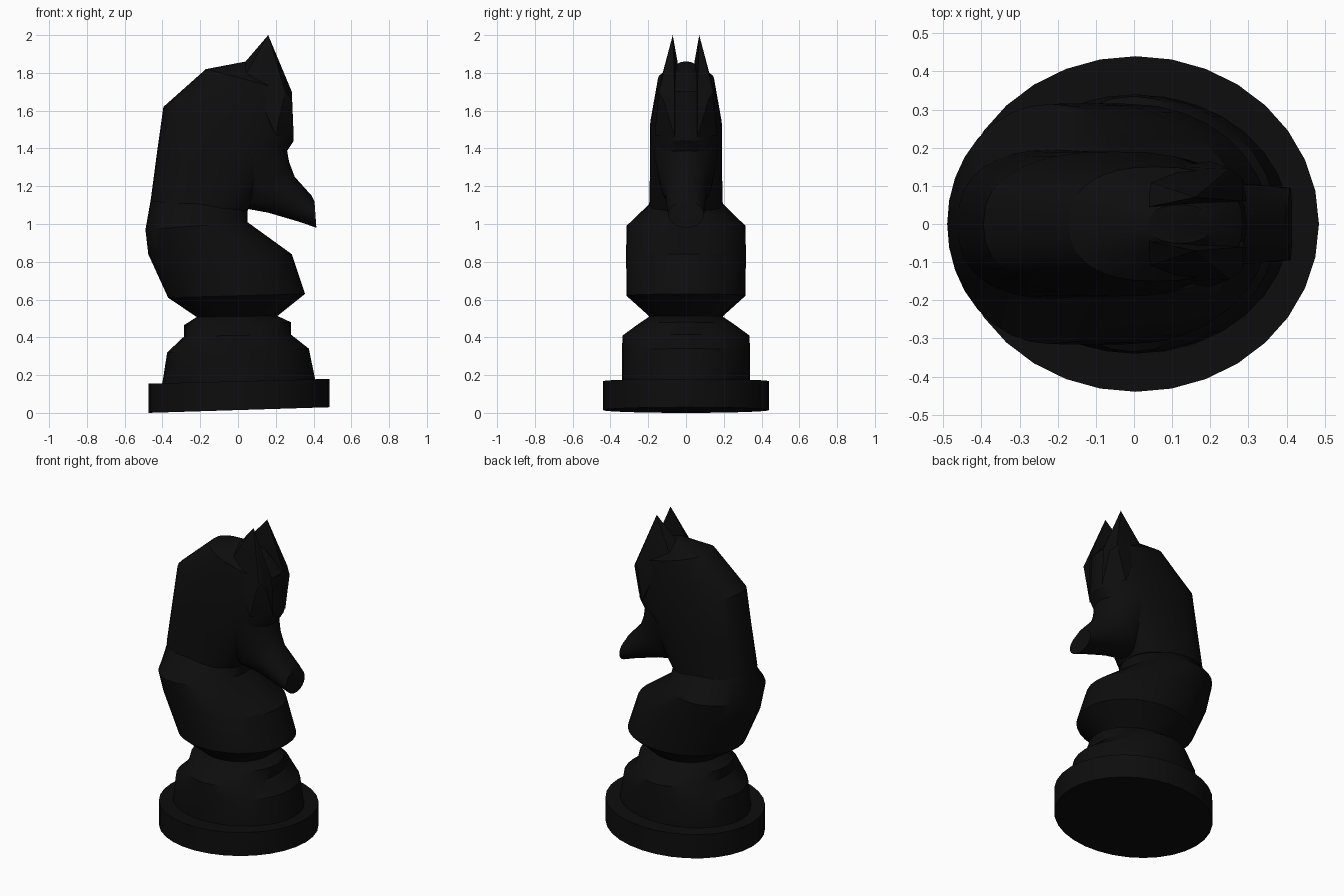
import bpy, bmesh, math
from mathutils import Vector

if "Cube" in bpy.data.objects:
    bpy.data.objects.remove(bpy.data.objects["Cube"])

black = bpy.data.materials.new("black")
black.diffuse_color = (0.004, 0.004, 0.004, 1)
black.use_nodes = True
black.node_tree.nodes["Principled BSDF"].inputs["Base Color"].default_value = black.diffuse_color


def finish(name, bm, angle=30):
    bmesh.ops.recalc_face_normals(bm, faces=bm.faces)
    mesh = bpy.data.meshes.new(name)
    bm.to_mesh(mesh)
    bm.free()
    mesh.materials.append(black)
    ob = bpy.data.objects.new(name, mesh)
    bpy.context.collection.objects.link(ob)
    bpy.ops.object.select_all(action='DESELECT')
    ob.select_set(True)
    bpy.context.view_layer.objects.active = ob
    bpy.ops.object.shade_smooth_by_angle(angle=math.radians(angle))
    return ob


def loft(name, rings, power=2.0, sides=32):
    """Skin of tilted oval rings: (x0, z0, x1, z1, half width in y)."""
    bm = bmesh.new()
    loops = []
    for x0, z0, x1, z1, w in rings:
        a, b = Vector((x0, 0, z0)), Vector((x1, 0, z1))
        mid, half = (a + b) / 2, (b - a) / 2
        loop = []
        for i in range(sides):
            t = 2 * math.pi * i / sides
            c, s = math.cos(t), math.sin(t)
            u = math.copysign(abs(c) ** (2 / power), c)
            v = math.copysign(abs(s) ** (2 / power), s)
            loop.append(bm.verts.new(mid + half * u + Vector((0, w * v, 0))))
        loops.append(loop)
    for lo, hi in zip(loops, loops[1:]):
        for i in range(sides):
            j = (i + 1) % sides
            bm.faces.new((lo[i], lo[j], hi[j], hi[i]))
    bm.faces.new(loops[0])
    bm.faces.new(loops[-1])
    return finish(name, bm)


# Slightly tilted foot disc
loft("base_disc", [(-.475, .0, .485, .03, .44), (-.475, .155, .485, .18, .44)])

# Stepped plinth up to the narrow waist
loft("plinth", [
    (-.40, .14, .41, .16, .34), (-.40, .16, .408, .18, .34),
    (-.375, .32, .375, .34, .34), (-.285, .405, .28, .415, .335),
    (-.285, .465, .28, .48, .25), (-.215, .51, .205, .515, .19)])

# Swelling chest
loft("chest", [
    (-.215, .505, .205, .51, .19), (-.37, .61, .355, .63, .315),
    (-.475, .84, .285, .84, .317), (-.49, .97, .05, 1.01, .315),
    (-.46, 1.14, .05, 1.08, .19)])

# Neck and back of the head
loft("neck", [
    (-.463, 1.12, .05, 1.07, .195), (-.43, 1.37, .17, 1.25, .19),
    (-.395, 1.62, .295, 1.44, .19), (-.17, 1.82, .285, 1.70, .15),
    (.04, 1.86, .20, 1.80, .05)], power=2.4)

# Muzzle with a cut-off nose
loft("muzzle", [
    (.24, 1.5, -.05, 1.24, .17), (.27, 1.33, .05, 1.08, .135),
    (.30, 1.25, .16, 1.06, .11), (.39, 1.15, .33, 1.01, .10),
    (.405, 1.12, .415, .98, .095)])

# Pointed ears running down into the brow ridges
ear = [(.16, .07, 2.0), (.04, .045, 1.86), (.04, .11, 1.79), (.26, .07, 1.73),
       (.25, .145, 1.70), (.285, .06, 1.70), (.285, .12, 1.66),
       (.295, .06, 1.46), (.20, .165, 1.47), (.10, .15, 1.70)]
for side, name in ((1, "left_ear"), (-1, "right_ear")):
    bm = bmesh.new()
    for x, y, z in ear:
        bm.verts.new((x, y * side, z))
    bmesh.ops.convex_hull(bm, input=bm.verts)
    finish(name, bm, 25)
